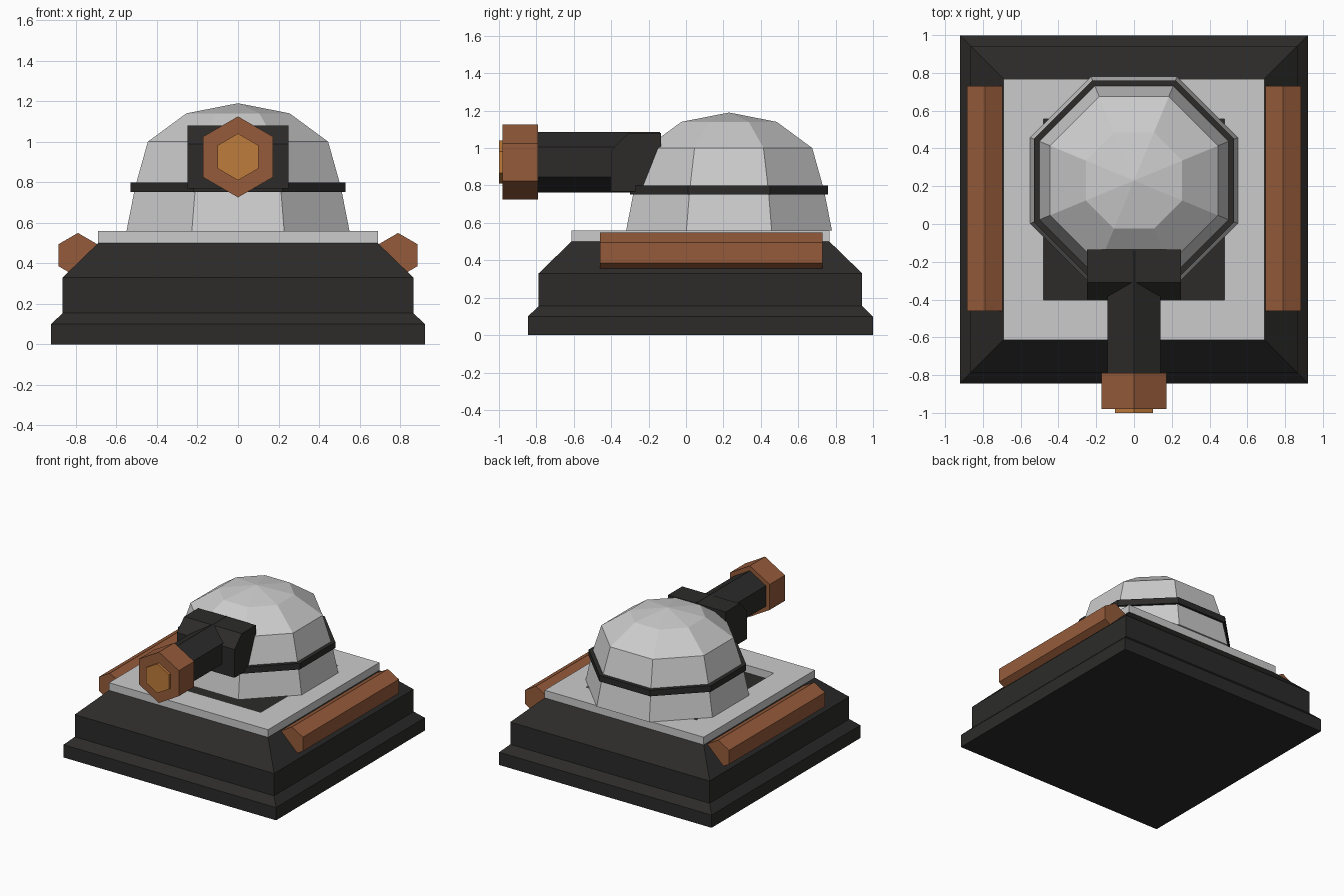
import bpy, bmesh, math
from mathutils import Matrix

if "Cube" in bpy.data.objects:
    bpy.data.objects.remove(bpy.data.objects["Cube"])


def material(name, color):
    m = bpy.data.materials.new(name)
    m.diffuse_color = (*color, 1)
    m.use_nodes = True
    m.node_tree.nodes["Principled BSDF"].inputs["Base Color"].default_value = m.diffuse_color
    return m


DARK = material("dark_metal", (0.025, 0.024, 0.023))
COPPER = material("copper", (0.30, 0.105, 0.042))
GLOW = material("bright_copper", (0.52, 0.20, 0.045))


def finish(name, bm, mat):
    bmesh.ops.recalc_face_normals(bm, faces=bm.faces[:])
    me = bpy.data.meshes.new(name)
    bm.to_mesh(me)
    bm.free()
    if mat:
        me.materials.append(mat)
    ob = bpy.data.objects.new(name, me)
    bpy.context.collection.objects.link(ob)
    return ob


def loft(name, sides, profile, loc, mat=None, ring=False, along_y=False):
    """Stack n-gons from (apothem, height) pairs; ring=True joins last to first."""
    bm = bmesh.new()
    loops = []
    for a, h in profile:
        if a == 0:
            loops.append([bm.verts.new((0, 0, h))] * sides)
            continue
        r = a / math.cos(math.pi / sides)
        ang = [(2 * i + 1) * math.pi / sides for i in range(sides)]
        loops.append([bm.verts.new((r * math.cos(t), r * math.sin(t), h)) for t in ang])
    pairs = list(zip(loops, loops[1:])) + ([(loops[-1], loops[0])] if ring else [])
    for lo, hi in pairs:
        for i in range(sides):
            j = (i + 1) % sides
            quad = [lo[i], lo[j], hi[j], hi[i]]
            bm.faces.new(list(dict.fromkeys(quad)))
    if not ring:
        for end in (loops[0], loops[-1]):
            if len(set(end)) == sides:
                bm.faces.new(end)
    if along_y:  # local z becomes world y
        bm.transform(Matrix.Rotation(-math.pi / 2, 4, 'X'))
    bm.transform(Matrix.Translation(loc))
    return finish(name, bm, mat)


CY = 0.077    # base centre
DY = 0.23     # dome centre
GZ = 0.925    # gun axis height

# Stepped square base with sloped shoulders
loft("base", 4, [(0.922, 0), (0.922, 0.10), (0.865, 0.155), (0.865, 0.33), (0.69, 0.50)],
     (0, CY, 0), DARK)

# Square deck frame around a shallow recess
loft("deck_frame", 4, [(0.69, 0.50), (0.69, 0.56), (0.48, 0.56), (0.48, 0.50)],
     (0, CY, 0), ring=True)

# Octagonal dome and its band
loft("dome", 8, [(0.55, 0.56), (0.508, 0.775), (0.445, 1.0), (0.255, 1.14), (0, 1.19)],
     (0, DY, 0))
loft("dome_band", 8, [(0.53, 0.752), (0.53, 0.80), (0.49, 0.80), (0.49, 0.752)],
     (0, DY, 0), DARK, ring=True)

# Hexagonal side rails
for side, x in (("left", -0.79), ("right", 0.79)):
    loft(f"{side}_rail", 6, [(0.095, -0.46), (0.095, 0.73)], (x, 0, 0.44), COPPER, along_y=True)

# Gun mount block with chamfered front edge
bm = bmesh.new()
outline = [(-0.40, 0.768), (-0.40, 0.99), (-0.31, 1.08), (-0.135, 1.08), (-0.135, 0.768)]
face = bm.faces.new([bm.verts.new((-0.25, y, z)) for y, z in outline])
ext = bmesh.ops.extrude_face_region(bm, geom=[face])
bmesh.ops.translate(bm, vec=(0.5, 0, 0),
                    verts=[v for v in ext["geom"] if isinstance(v, bmesh.types.BMVert)])
finish("gun_mount", bm, DARK)

# Hexagonal barrel, muzzle and bright core
for name, a, y0, y1, mat in (("barrel", 0.14, -0.80, -0.14, DARK),
                             ("muzzle", 0.173, -0.98, -0.79, COPPER),
                             ("muzzle_core", 0.10, -1.0, -0.97, GLOW)):
    loft(name, 6, [(a, y0), (a, y1)], (0, 0, GZ), mat, along_y=True)
